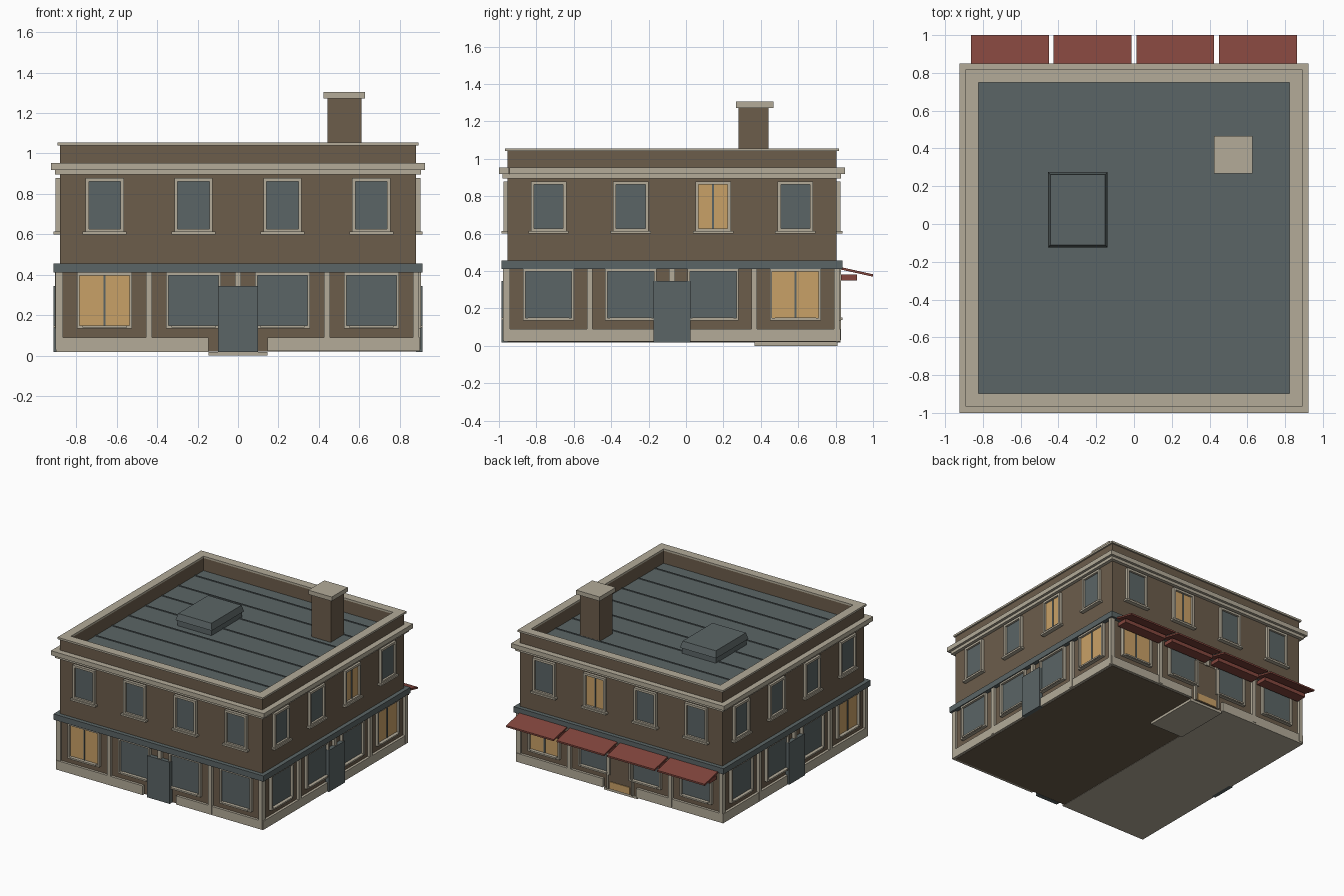
import bpy, bmesh, math
from mathutils import Matrix, Vector

if "Cube" in bpy.data.objects:
    bpy.data.objects.remove(bpy.data.objects["Cube"])

CY = -0.075   # centre of the building in y
H = 0.88      # half width of the walls


def material(name, r, g, b):
    def lin(c):
        c /= 255
        return c / 12.92 if c <= 0.04045 else ((c + 0.055) / 1.055) ** 2.4
    m = bpy.data.materials.new(name)
    m.diffuse_color = (lin(r), lin(g), lin(b), 1)
    m.use_nodes = True
    m.node_tree.nodes["Principled BSDF"].inputs["Base Color"].default_value = m.diffuse_color
    return m


BROWN = material("brown_wall", 108, 93, 75)
STONE = material("pale_stone", 179, 171, 153)
SLATE = material("slate", 91, 101, 102)
GLOW = material("lit_window", 201, 161, 103)
RED = material("awning_red", 131, 70, 61)

parts = {}


def box(part, mat, x0, x1, y0, y1, z0, z1, rot=None):
    """Add a box to the named part."""
    bm, _ = parts.setdefault(part, (bmesh.new(), mat))
    m = Matrix.Translation(((x0 + x1) / 2, (y0 + y1) / 2, (z0 + z1) / 2))
    m = m @ Matrix.Diagonal((x1 - x0, y1 - y0, z1 - z0, 1))
    if rot is not None:
        m = rot @ m
    return bmesh.ops.create_cube(bm, size=1, matrix=m)["verts"]


def ring(part, mat, outer, inner, z0, z1):
    """Square frame running around the building."""
    o, i = outer, inner
    for x0, x1, y0, y1 in ((-o, o, -o, -i), (-o, o, i, o), (-o, -i, -i, i), (i, o, -i, i)):
        box(part, mat, x0, x1, y0 + CY, y1 + CY, z0, z1)


def frame(part, m, u, w, z0, z1, t, d):
    """Window surround: centre u, outer width w, bar thickness t, depth d."""
    y0, y1 = -H - d, -H
    box(part, STONE, u - w / 2, u - w / 2 + t, y0, y1, z0, z1, m)
    box(part, STONE, u + w / 2 - t, u + w / 2, y0, y1, z0, z1, m)
    box(part, STONE, u - w / 2 + t, u + w / 2 - t, y0, y1, z0, z0 + t, m)
    box(part, STONE, u - w / 2 + t, u + w / 2 - t, y0, y1, z1 - t, z1, m)


def pane(m, u, w, z0, z1, lit):
    """Glass plate, with a mullion when lit."""
    if lit:
        box("lit_glass", GLOW, u - w / 2, u + w / 2, -H - .006, -H + .002, z0, z1, m)
        box("mullions", SLATE, u - .005, u + .005, -H - .012, -H, z0, z1, m)
    else:
        box("dark_glass", SLATE, u - w / 2, u + w / 2, -H - .006, -H + .002, z0, z1, m)


# Walls, parapet, roof
box("walls", BROWN, -H, H, CY - H, CY + H, .02, .93)
ring("parapet", BROWN, H, .826, .93, 1.04)
ring("parapet_cap", STONE, .892, .823, 1.04, 1.055)
box("roof", SLATE, -.83, .83, CY - .83, CY + .83, .925, .94)
for i in range(8):
    y = CY - .72 + i * 1.44 / 7
    box("roof_seams", SLATE, -.826, .826, y - .004, y + .004, .938, .946)

# Cornice and shopfront band
ring("cornice", STONE, .925, .87, .918, .953)
ring("cornice", STONE, .905, .87, .895, .918)
ring("shopfront_band", SLATE, .912, .87, .41, .455)

# Plinth in two halves with a gap for the entrances
box("plinth", STONE, -.9, -.145, CY - .9, CY + .9, .018, .09)
box("plinth", STONE, .145, .9, CY - .9, CY + .9, .022, .09)
box("entrance_slab", STONE, -.145, .145, .365, .81, 0, .019)

# Four sides: pilasters, windows and doors
lower_lit = (-.66, .66, -.66, .66)
upper_lit = (None, .22, -.22, None)
for k in range(4):
    m = Matrix.Translation((0, CY, 0)) @ Matrix.Rotation(k * math.pi / 2, 4, 'Z')
    for u in (-.44, 0, .44, .88):
        z0 = .03 if u else .34
        box("pilasters", STONE, u - .015, u + .015, -.903, -H + .015, z0, .41, m)
    for u in (-.66, -.22, .22, .66):
        frame("shop_window_frames", m, u, .274, .135, .41, .013, .024)
        pane(m, u, .25, .146, .4, u == lower_lit[k])
        box("shop_window_sills", STONE, u - .11, u + .11, -.912, -H, .138, .15, m)
        frame("upper_window_frames", m, u, .19, .61, .878, .017, .022)
        pane(m, u, .158, .625, .863, u == upper_lit[k])
        box("upper_window_sills", STONE, u - .108, u + .108, -.912, -H, .6, .614, m)
    if k == 2:
        # Back entrance: brown door with a glowing lower panel
        box("back_door", BROWN, -.1, .1, -H - .012, -H, .02, .345, m)
        box("back_door_panel", GLOW, -.085, .085, -H - .017, -H - .01, .025, .08, m)
        for s in (-1, 1):
            box("back_door_frame", STONE, s * .106 - .006, s * .106 + .006,
                -H - .022, -H, .02, .345, m)
    else:
        box("doors", SLATE, -.098, .098, -.912, -H, .018, .345, m)

# Chimney
box("chimney", BROWN, .443, .61, .28, .442, .93, 1.275)
box("chimney_cap", STONE, .423, .627, .268, .467, 1.272, 1.305)

# Roof hatch with a chamfered lid
box("roof_hatch", SLATE, -.445, -.15, -.115, .265, .935, .985)
for v in box("roof_hatch", SLATE, -.455, -.14, -.125, .275, .985, 1.035):
    if v.co.z > 1.02:
        v.co.x = -.2975 + (v.co.x + .2975) * .92
        v.co.y = .075 + (v.co.y - .075) * .93

# Sloping awnings along the back
for x in (-.656, -.22, .218, .656):
    for v in box("awnings", RED, x - .206, x + .206, .83, 1.0, .407, .42):
        if v.co.y > .9:
            v.co.z -= .038
    box("awning_brackets", RED, x - .19, x + .19, .83, .915, .35, .38)

for name, (bm, mat) in parts.items():
    bmesh.ops.recalc_face_normals(bm, faces=bm.faces)
    me = bpy.data.meshes.new(name)
    bm.to_mesh(me)
    bm.free()
    me.materials.append(mat)
    bpy.context.collection.objects.link(bpy.data.objects.new(name, me))
